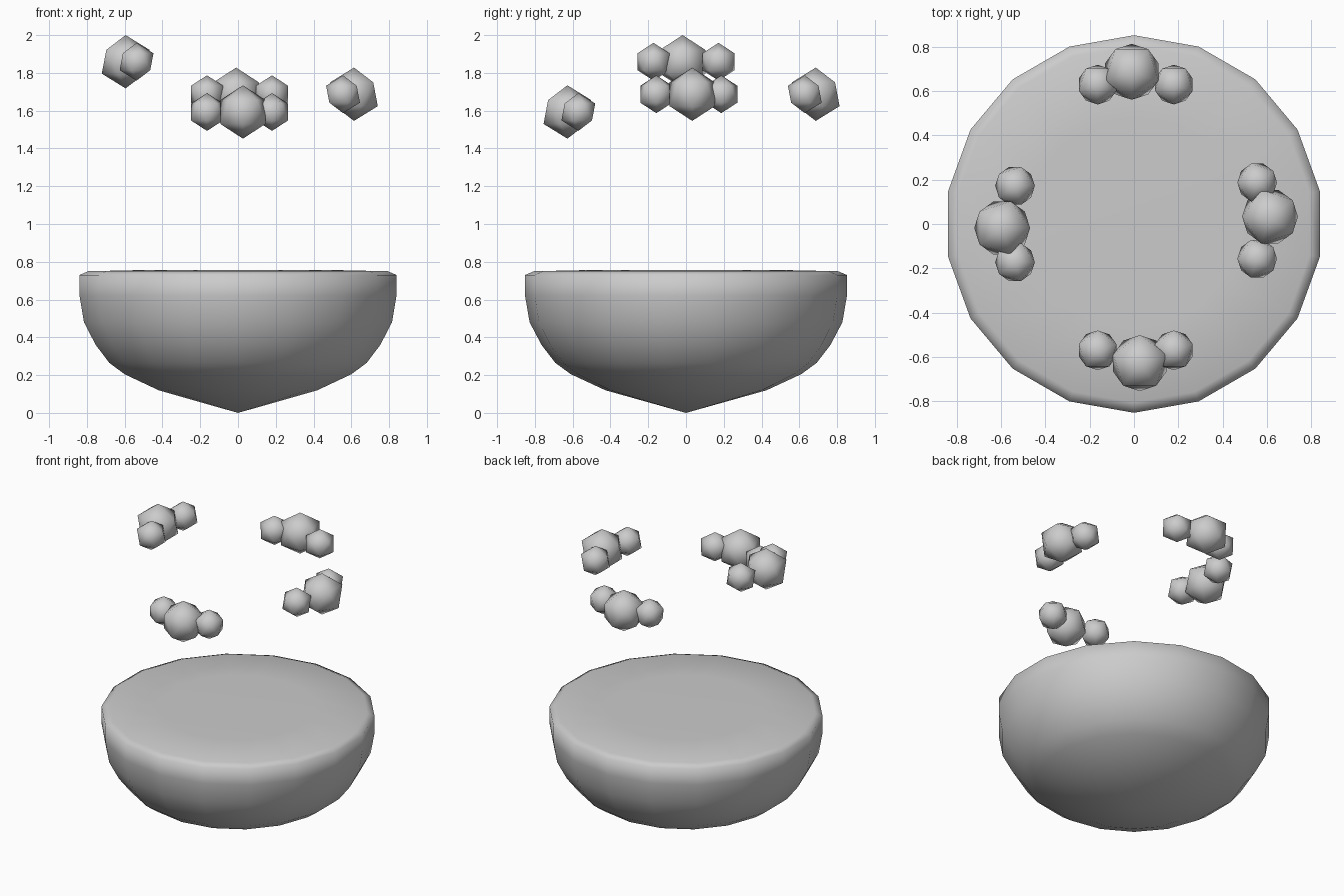
import bpy, bmesh
from math import radians, pi
from mathutils import Matrix, Vector

if "Cube" in bpy.data.objects:
    bpy.data.objects.remove(bpy.data.objects["Cube"])


def finish(bm, name):
    bmesh.ops.recalc_face_normals(bm, faces=bm.faces[:])
    for f in bm.faces:
        f.smooth = True
    mesh = bpy.data.meshes.new(name)
    bm.to_mesh(mesh)
    bm.free()
    obj = bpy.data.objects.new(name, mesh)
    bpy.context.collection.objects.link(obj)
    return obj


# Solid bowl: 18-sided lathe with a chamfered rim and slightly domed top
profile = [(0, 0), (0.427, 0.12), (0.61, 0.205), (0.692, 0.265), (0.765, 0.36),
           (0.828, 0.48), (0.852, 0.62), (0.852, 0.73), (0.805, 0.75),
           (0.48, 0.757), (0, 0.757)]
bm = bmesh.new()
verts = [bm.verts.new((0, r, z)) for r, z in profile]
edges = [bm.edges.new(pair) for pair in zip(verts, verts[1:])]
bmesh.ops.spin(bm, geom=verts + edges, cent=(0, 0, 0), axis=(0, 0, 1),
               angle=2 * pi, steps=18, use_duplicate=False)
bmesh.ops.remove_doubles(bm, verts=bm.verts[:], dist=0.0005)
finish(bm, "bowl")


# Floating clusters: one large and two small icosahedra, turned to face outward
def cluster(name, centre, outward):
    turn = Matrix.Rotation(radians(outward), 4, 'Z')
    flip = Matrix.Rotation(pi, 4, 'Z')
    bm = bmesh.new()
    # (outward offset, sideways offset, radius)
    for out, side, radius in [(0.03, 0.018, 0.141), (-0.028, 0.172, 0.1),
                              (-0.028, -0.172, 0.1)]:
        place = (Matrix.Translation(centre) @ turn
                 @ Matrix.Translation(Vector((out, side, 0))) @ flip)
        bmesh.ops.create_icosphere(bm, subdivisions=1, radius=radius, matrix=place)
    finish(bm, name)


cluster("right_cluster", Vector((0.584, 0.015, 1.687)), 0)
cluster("back_cluster", Vector((0.008, 0.657, 1.687)), 90)
cluster("left_cluster", Vector((-0.565, 0.0, 1.859)), 180)
cluster("front_cluster", Vector((0.008, -0.598, 1.593)), 270)
